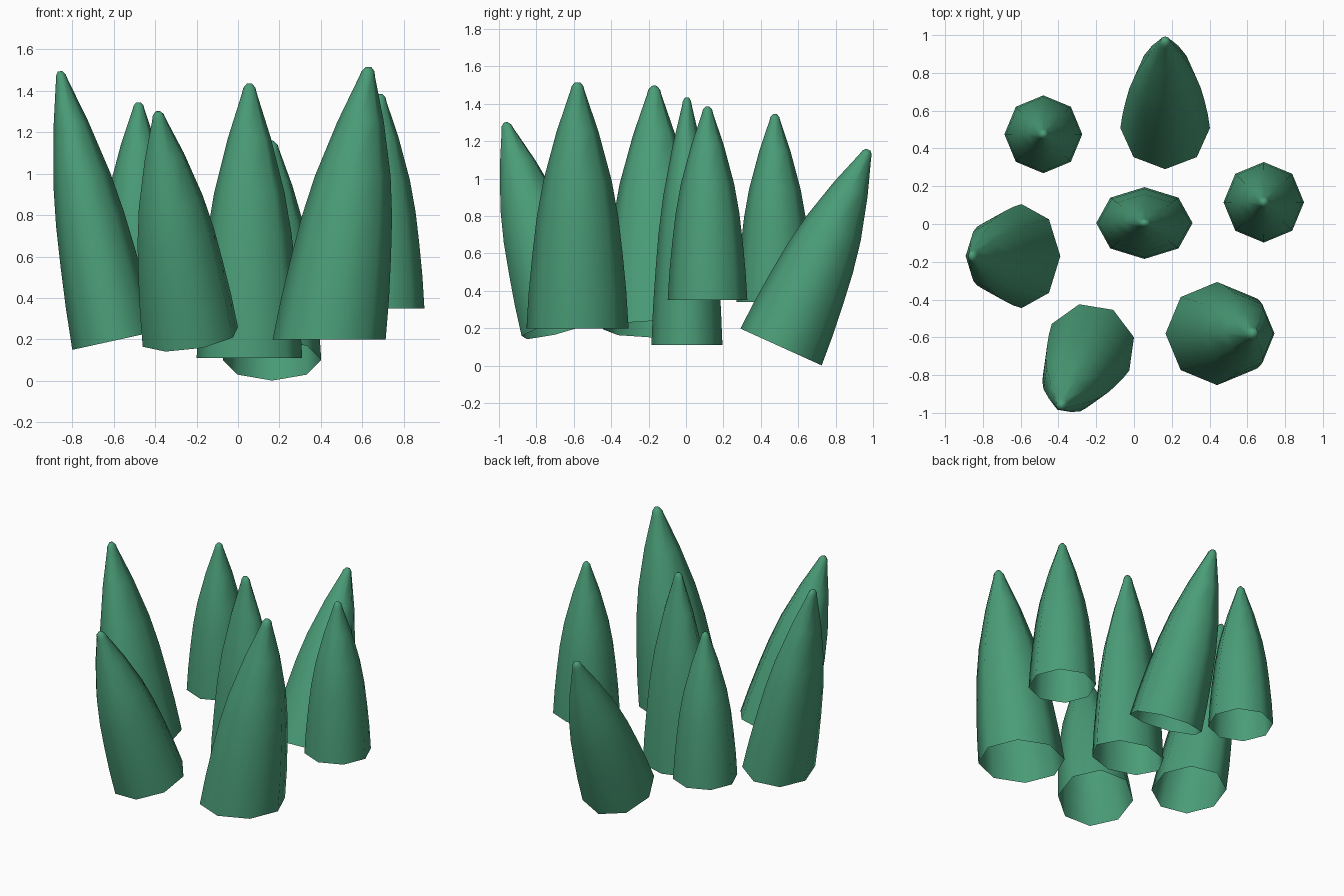
import bpy, bmesh, math
from mathutils import Vector

if "Cube" in bpy.data.objects:
    bpy.data.objects.remove(bpy.data.objects["Cube"])

green = bpy.data.materials.new("leaf green")
green.diffuse_color = (0.068, 0.335, 0.185, 1)
green.use_nodes = True
green.node_tree.nodes["Principled BSDF"].inputs["Base Color"].default_value = green.diffuse_color

SIDES = 8
# (fraction of the length, fraction of the base radius)
PROFILE = [(0, 1), (0.15, 0.955), (0.3, 0.885), (0.45, 0.80), (0.6, 0.67),
           (0.8, 0.41), (0.965, 0.14), (0.985, 0.115), (1, 0.05)]


def spike(name, base, tip, u, v):
    """Open-bottomed tapered spike; u and v are the half-axes of its base ring."""
    base, tip, u, v = map(Vector, (base, tip, u, v))
    bm = bmesh.new()
    rings = []
    for t, r in PROFILE:
        centre = base.lerp(tip, t)
        ring = []
        for i in range(SIDES):
            a = 2 * math.pi * i / SIDES
            ring.append(bm.verts.new(centre + r * (math.cos(a) * u + math.sin(a) * v)))
        rings.append(ring)
    for low, high in zip(rings, rings[1:]):
        for i in range(SIDES):
            j = (i + 1) % SIDES
            bm.faces.new((low[i], low[j], high[j], high[i]))
    bm.faces.new(rings[-1])
    for f in bm.faces:
        f.smooth = True
    mesh = bpy.data.meshes.new(name)
    bm.to_mesh(mesh)
    bm.free()
    mesh.materials.append(green)
    bpy.context.collection.objects.link(bpy.data.objects.new(name, mesh))


# Upright spikes
spike("centre_spike", (0.055, 0.005, 0.11), (0.055, 0.005, 1.435), (0.255, 0, 0), (0, 0.19, 0))
spike("back_left_spike", (-0.48, 0.475, 0.34), (-0.48, 0.475, 1.345), (0.206, 0, 0), (0, 0.206, 0))
spike("right_spike", (0.687, 0.115, 0.35), (0.687, 0.115, 1.385), (0.213, 0, 0), (0, 0.213, 0))
# Leaning spike with a level base
spike("front_right_spike", (0.44, -0.58, 0.2), (0.63, -0.58, 1.515), (0.273, 0, 0), (0, 0.273, 0))
# Spikes tilted outwards
spike("left_spike", (-0.595, -0.17, 0.195), (-0.86, -0.17, 1.495), (0.205, 0, 0.045), (0, 0.275, 0))
spike("front_left_spike", (-0.23, -0.652, 0.2125), (-0.388, -0.965, 1.3), (0.23, 0.052, 0.0475), (-0.06, 0.227, 0.053))
spike("back_spike", (0.165, 0.508, 0.1), (0.165, 0.975, 1.155), (0.237, 0, 0), (0, 0.2175, -0.0985))
